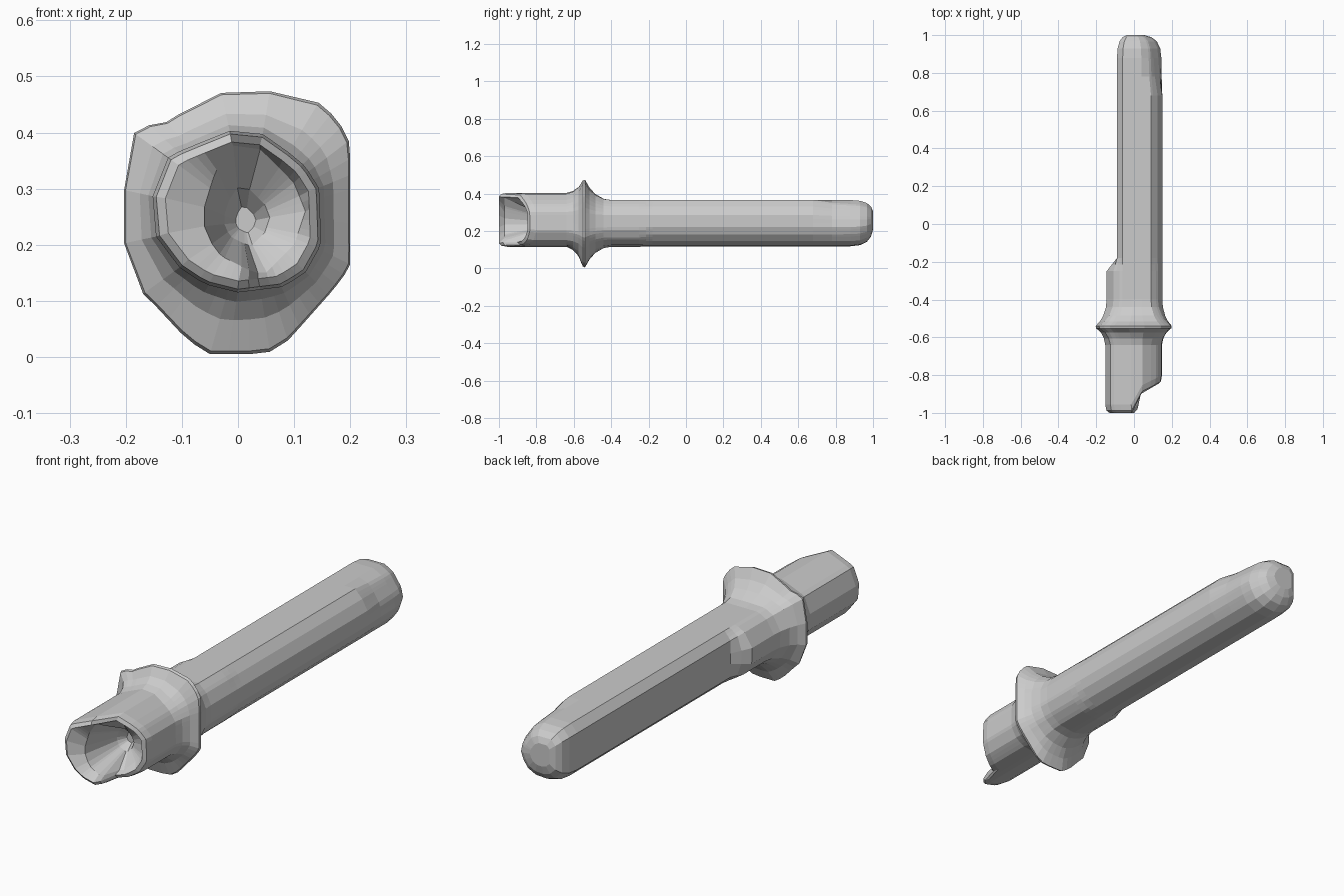
import bpy, bmesh, math
from mathutils import Vector

if "Cube" in bpy.data.objects:
    bpy.data.objects.remove(bpy.data.objects["Cube"])

C = Vector((0.02, 0.25))  # common axis of all cross-sections (x, z)

# Cross-section outlines, clockwise from top left
ROD = [(-.06, .365), (.09, .365), (.125, .33), (.15, .285), (.15, .22), (.135, .18),
       (.105, .145), (.06, .122), (0, .118), (-.05, .132), (-.09, .17), (-.09, .33)]
NECK = [(-.07, .365), (.09, .365), (.125, .335), (.15, .285), (.15, .21), (.125, .16),
        (.08, .125), (0, .115), (-.06, .13), (-.12, .17), (-.145, .22), (-.145, .29), (-.115, .34)]
FLANGE = [(-.05, .47), (.1, .475), (.15, .45), (.18, .42), (.2, .38), (.2, .16), (.17, .12),
          (.09, .03), (.05, .005), (-.05, .005), (-.09, .03), (-.16, .105), (-.19, .13),
          (-.203, .165), (-.203, .38), (-.175, .41), (-.12, .42), (-.08, .455)]
GRIP = [(-.15, .33), (-.12, .36), (-.06, .385), (.01, .413), (.06, .39), (.12, .34), (.145, .3),
        (.148, .2), (.12, .15), (.08, .125), (0, .115), (-.06, .13), (-.12, .17), (-.155, .23)]
MOUTH = [(-.06, .27), (-.04, .33), (0, .39), (.04, .37), (.1, .31), (.12, .26), (.1, .2),
         (.05, .15), (.03, .15), (-.03, .18), (-.06, .22)]
TIP = [(-.06, .365), (.05, .365), (.09, .335), (.135, .27), (.145, .22), (.13, .18),
       (.105, .145), (.06, .122), (0, .118), (-.05, .132), (-.09, .17), (-.09, .33)]


def directions():
    # rays through the rod corners, with two extra rays between neighbours
    a = sorted(math.atan2(z - C.y, x - C.x) for x, z in ROD)
    out = []
    for p, q in zip(a, a[1:] + [a[0] + math.tau]):
        out += [p + (q - p) * k / 3 for k in range(3)]
    return [Vector((math.cos(t), math.sin(t))) for t in out]


DIRS = directions()


def sample(poly):
    pts = [Vector(p) - C for p in poly]
    res = []
    for d in DIRS:
        best = 0
        for p, q in zip(pts, pts[1:] + pts[:1]):
            e = q - p
            det = d.x * -e.y + d.y * e.x
            if abs(det) < 1e-9:
                continue
            s = (p.x * -e.y + p.y * e.x) / det
            t = (d.x * p.y - d.y * p.x) / det
            if s > 0 and -1e-6 <= t <= 1 + 1e-6:
                best = max(best, s)
        res.append(C + d * best)
    return res


rod, neck, flange, grip, mouth, tip = map(sample, (ROD, NECK, FLANGE, GRIP, MOUTH, TIP))


def mix(a, b, t):
    return [p.lerp(q, t) for p, q in zip(a, b)]


def scale(a, s, c):
    c = Vector(c)
    return [c + (p - c) * s for p in a]


def ring(sec, y):
    ys = y if isinstance(y, list) else [y] * len(sec)
    return [(p.x, v, p.y) for p, v in zip(sec, ys)]


def end_y(x):
    # the grip end is stepped: long on the left, short on the right
    steps = [(-.2, -1), (.015, -1), (.04, -.9), (.1, -.87), (.16, -.84)]
    for (x0, y0), (x1, y1) in zip(steps, steps[1:]):
        if x <= x1:
            return y0 + (y1 - y0) * (x - x0) / (x1 - x0)
    return -.84


ends = [end_y(p.x) for p in grip]
gc, tc = (.01, .26), (-.005, .265)
rings = [
    # hollow socket, from its floor out to the rim
    ring(scale(mouth, .2, (.01, .24)), -.76),
    ring(scale(mouth, .45, (.005, .24)), -.8),
    ring(mouth, [e + .03 for e in ends]),
    ring(scale(grip, .86, gc), ends),
    ring(scale(grip, .96, gc), [e + .012 for e in ends]),
    # grip
    ring(grip, [e + .045 for e in ends]),
    ring(grip, -.64),
    # flange
    ring(mix(grip, flange, .15), -.605),
    ring(mix(grip, flange, .45), -.575),
    ring(mix(grip, flange, .95), -.552),
    ring(flange, -.54),
    ring(mix(neck, flange, .6), -.515),
    ring(mix(neck, flange, .3), -.485),
    ring(mix(neck, flange, .06), -.44),
    # swollen neck stepping down to the rod
    ring(neck, -.4),
    ring(neck, -.25),
    ring(mix(neck, rod, .5), -.215),
    ring(rod, -.18),
    # rod and rounded tip
    ring(rod, .68),
    ring(mix(rod, tip, .7), .78),
    ring(tip, .88),
    ring(scale(tip, .96, tc), .93),
    ring(scale(tip, .84, tc), .967),
    ring(scale(tip, .65, tc), .989),
    ring(scale(tip, .4, tc), 1.0),
]

bm = bmesh.new()
loops = [[bm.verts.new(v) for v in r] for r in rings]
n = len(DIRS)
for a, b in zip(loops, loops[1:]):
    for i in range(n):
        j = (i + 1) % n
        bm.faces.new((a[i], a[j], b[j], b[i]))
bm.faces.new(loops[0])
bm.faces.new(loops[-1])
bmesh.ops.recalc_face_normals(bm, faces=bm.faces)
mesh = bpy.data.meshes.new("flanged_rod")
bm.to_mesh(mesh)
bm.free()
bpy.context.collection.objects.link(bpy.data.objects.new("flanged_rod", mesh))
